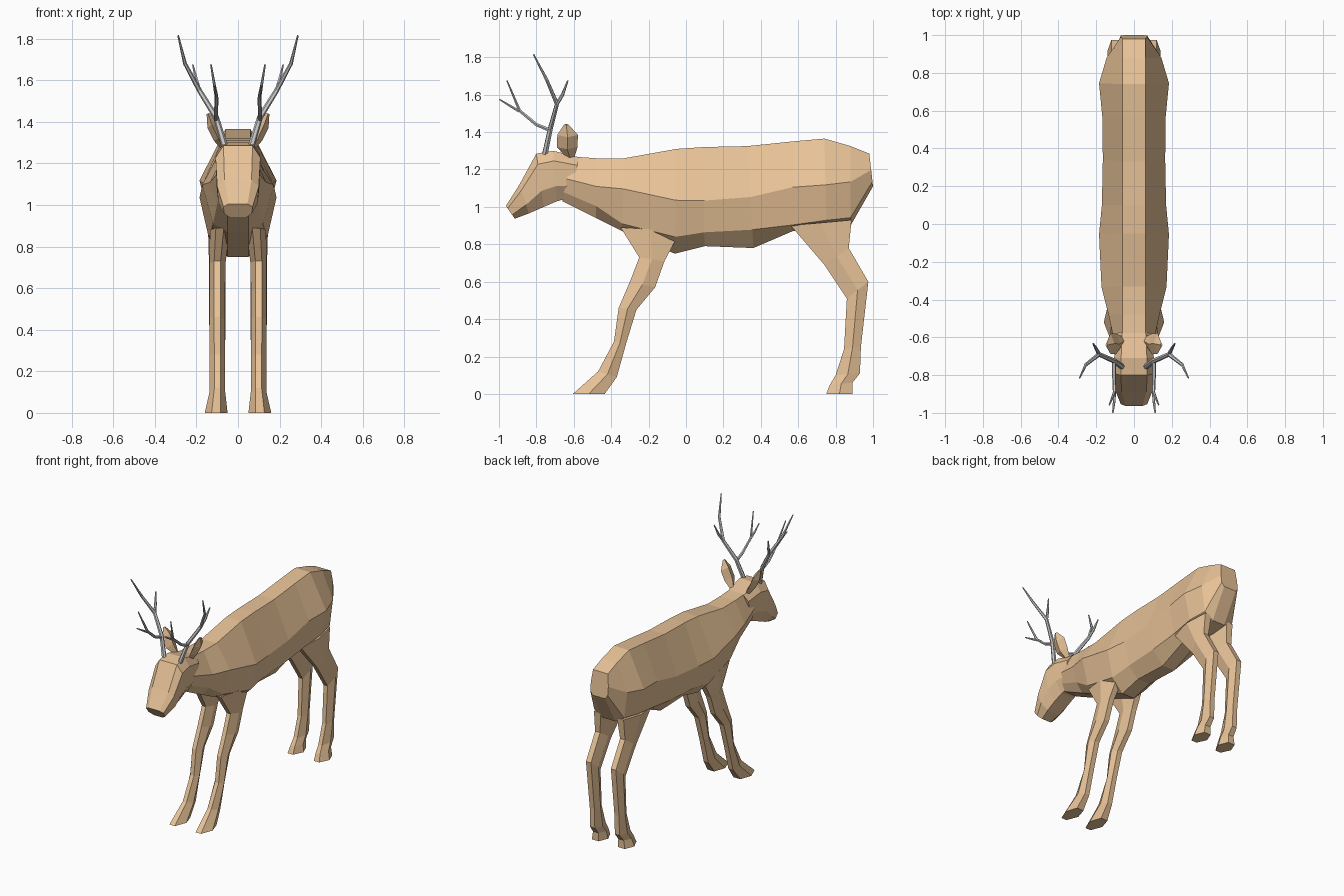
import bpy, bmesh
from mathutils import Vector

tan = bpy.data.materials.new("tan_hide")
tan.diffuse_color = (0.80, 0.54, 0.31, 1)


def loft(name, rings, mirror=False):
    """Skin a list of equal-length point rings and cap both ends."""
    bm = bmesh.new()
    loops = [[bm.verts.new(p) for p in r] for r in rings]
    n = len(loops[0])
    for a, b in zip(loops, loops[1:]):
        for i in range(n):
            j = (i + 1) % n
            bm.faces.new((a[i], a[j], b[j], b[i]))
    bm.faces.new(loops[0])
    bm.faces.new(loops[-1])
    bmesh.ops.recalc_face_normals(bm, faces=bm.faces)
    me = bpy.data.meshes.new(name)
    bm.to_mesh(me)
    bm.free()
    ob = bpy.data.objects.new(name, me)
    bpy.context.collection.objects.link(ob)
    me.materials.append(tan)
    if mirror:
        ob.modifiers.new("Mirror", 'MIRROR')
    return ob


def rib(yt, zt, yb, zb, half):
    """Symmetric ring between a top and a bottom point; half = (x, fraction down)."""
    side = [(x, yt + (yb - yt) * t, zt + (zb - zt) * t) for x, t in half]
    return side + [(-x, y, z) for x, y, z in reversed(side)]


# Body and neck: top y, z, bottom y, z, side and lower fractions, side and lower widths
body = [
    (-.62, 1.27, -.66, 1.03, .50, .80, .10, .08),
    (-.48, 1.26, -.48, .94, .47, .80, .135, .10),
    (-.33, 1.26, -.34, .87, .42, .90, .172, .12),
    (-.05, 1.31, -.06, .75, .49, .84, .185, .14),
    (.10, 1.32, .10, .79, .54, .86, .17, .13),
    (.33, 1.325, .36, .78, .50, .82, .165, .13),
    (.57, 1.35, .57, .87, .51, .93, .168, .13),
    (.74, 1.365, .75, .88, .51, .90, .185, .14),
    (.88, 1.325, .88, .90, .45, .90, .145, .12),
    (.98, 1.285, 1.0, 1.11, .50, .85, .07, .07),
]
loft("body", [rib(*r[:4], [(.06, 0), (r[6], r[4]), (r[7], r[5]), (.05, 1)]) for r in body])

# Head: top y, z, bottom y, z, half width
head = [
    (-.57, 1.265, -.62, 1.05, .095),
    (-.71, 1.30, -.69, 1.03, .105),
    (-.80, 1.285, -.76, 1.0, .108),
    (-.89, 1.12, -.84, .965, .10),
    (-.963, 1.005, -.915, .937, .07),
]
loft("head", [rib(*r[:4], [(r[4] * .65, 0), (r[4], .2), (r[4] * .95, .7), (r[4] * .5, 1)])
              for r in head])


def leg(name, rows):
    """Six-sided leg: front y, z, back y, z, inner x, outer x."""
    rings = []
    for yf, zf, yb, zb, xi, xo in rows:
        c, h = (xi + xo) / 2, (xo - xi) / 2
        ym, zm = (yf + yb) / 2, (zf + zb) / 2
        rings.append([(c - .4 * h, yf, zf), (c + .4 * h, yf, zf), (xo, ym, zm),
                      (c + .5 * h, yb, zb), (c - .5 * h, yb, zb), (xi, ym, zm)])
    loft(name, rings, mirror=True)


leg("front_legs", [
    (-.35, .89, -.03, .87, .04, .135),
    (-.25, .73, -.115, .71, .06, .138),
    (-.30, .60, -.165, .57, .062, .138),
    (-.36, .46, -.265, .45, .062, .138),
    (-.385, .28, -.32, .27, .062, .136),
    (-.47, .12, -.37, .09, .062, .136),
    (-.605, 0, -.435, 0, .05, .16),
])
leg("hind_legs", [
    (.56, .90, .885, .93, .04, .145),
    (.74, .69, .87, .78, .06, .14),
    (.86, .51, .975, .60, .06, .14),
    (.845, .24, .935, .25, .062, .136),
    (.80, .10, .93, .11, .062, .136),
    (.77, .05, .89, .06, .058, .145),
    (.75, 0, .89, 0, .05, .16),
])

# Ears: flattened leaf, centre point, half length along y, half thickness
ears = [((.065, -.62, 1.27), .025, .012), ((.095, -.635, 1.32), .055, .02),
        ((.125, -.633, 1.385), .055, .022), ((.145, -.64, 1.44), .012, .006)]
loft("ears", [[(x, y - d, z), (x + t, y, z - t * .6), (x, y + d, z), (x - t, y, z + t * .6)]
              for (x, y, z), d, t in ears], mirror=True)

# Antlers: each branch is a tapered six-sided tube (x, y, z, radius)
branches = [
    [(.06, -.757, 1.27, .016), (.105, -.725, 1.42, .014), (.185, -.69, 1.55, .012),
     (.255, -.745, 1.68, .009), (.288, -.815, 1.815, .004)],
    [(.185, -.69, 1.55, .010), (.20, -.66, 1.60, .009), (.217, -.632, 1.675, .004)],
    [(.105, -.728, 1.41, .011), (.106, -.80, 1.44, .010), (.103, -.89, 1.515, .009),
     (.13, -.957, 1.675, .004)],
    [(.103, -.89, 1.51, .008), (.105, -.94, 1.54, .007), (.112, -.998, 1.575, .004)],
]
for side, label in ((1, "left"), (-1, "right")):
    cu = bpy.data.curves.new(label + "_antler", 'CURVE')
    cu.dimensions = '3D'
    cu.bevel_depth = 1
    cu.bevel_resolution = 1
    cu.use_fill_caps = True
    for pts in branches:
        sp = cu.splines.new('POLY')
        sp.points.add(len(pts) - 1)
        sp.use_smooth = False
        for p, (x, y, z, r) in zip(sp.points, pts):
            p.co = (side * x, y, z, 1)
            p.radius = r
    ob = bpy.data.objects.new(label + "_antler", cu)
    bpy.context.collection.objects.link(ob)
    bpy.ops.object.select_all(action='DESELECT')
    ob.select_set(True)
    bpy.context.view_layer.objects.active = ob
    bpy.ops.object.convert(target='MESH')
